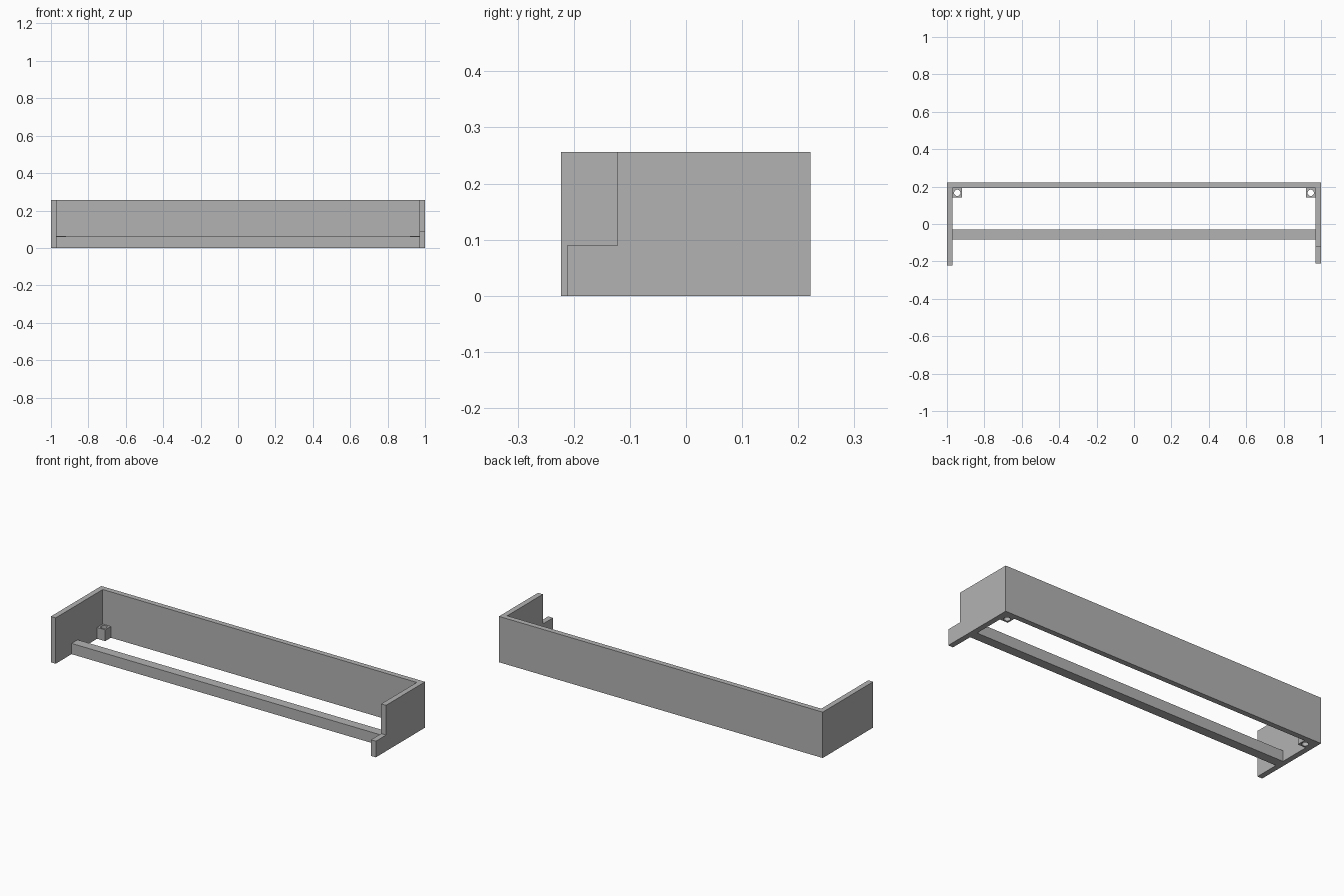
import bpy, bmesh
from mathutils import Matrix, Vector

cube = bpy.data.objects.get("Cube")
if cube:
    bpy.data.objects.remove(cube, do_unlink=True)

GREY = (0.45, 0.45, 0.45, 1.0)
mat = bpy.data.materials.new("plain grey")
mat.use_nodes = True
mat.diffuse_color = GREY
mat.node_tree.nodes["Principled BSDF"].inputs["Base Color"].default_value = GREY

# Overall dimensions
HALF, WALL, HEIGHT = 1.0, 0.03, 0.256
FRONT, BACK = -0.223, 0.222
INNER = HALF - WALL


def finish(name, bm):
    bmesh.ops.recalc_face_normals(bm, faces=bm.faces)
    mesh = bpy.data.meshes.new(name)
    bm.to_mesh(mesh)
    bm.free()
    mesh.materials.append(mat)
    obj = bpy.data.objects.new(name, mesh)
    bpy.context.collection.objects.link(obj)
    return obj


def extrude_profile(name, points, direction):
    """Fill a closed outline and extrude it along a vector."""
    bm = bmesh.new()
    face = bm.faces.new([bm.verts.new(p) for p in points])
    new = bmesh.ops.extrude_face_region(bm, geom=[face])["geom"]
    verts = [v for v in new if isinstance(v, bmesh.types.BMVert)]
    bmesh.ops.translate(bm, verts=verts, vec=Vector(direction))
    return finish(name, bm)


def box(name, x0, x1, y0, y1, z1):
    outline = [(x0, y0, 0), (x1, y0, 0), (x1, y1, 0), (x0, y1, 0)]
    return extrude_profile(name, outline, (0, 0, z1))


# Back panel and front rail between the ends
box("back_panel", -INNER, INNER, BACK - WALL, BACK, HEIGHT)
box("front_rail", -INNER, INNER, -0.083, -0.03, 0.06)

# Full right end, and left end with a stepped front
box("right_end", -HALF, -INNER, FRONT, BACK, HEIGHT)
step = [(-0.212, 0), (BACK, 0), (BACK, HEIGHT), (-0.122, HEIGHT),
        (-0.122, 0.09), (-0.212, 0.09)]
extrude_profile("left_end", [(INNER, y, z) for y, z in step], (WALL, 0, 0))

# Screw posts in the back corners, each bored through
POST, POST_H = 0.05, 0.063
for side, label in ((-1, "right"), (1, "left")):
    x0, x1 = sorted((side * INNER, side * (INNER - POST)))
    y1 = BACK - WALL
    post = box(label + "_screw_post", x0, x1, y1 - POST, y1, POST_H)

    bm = bmesh.new()
    bmesh.ops.create_cone(
        bm, cap_ends=True, segments=32, radius1=0.017, radius2=0.017, depth=0.3,
        matrix=Matrix.Translation(((x0 + x1) / 2, y1 - POST / 2, 0.03)))
    cutter = finish(label + "_bore_cutter", bm)
    cutter.hide_render = True
    cutter.hide_set(True)
    bore = post.modifiers.new("bore", 'BOOLEAN')
    bore.operation = 'DIFFERENCE'
    bore.solver = 'EXACT'
    bore.object = cutter
